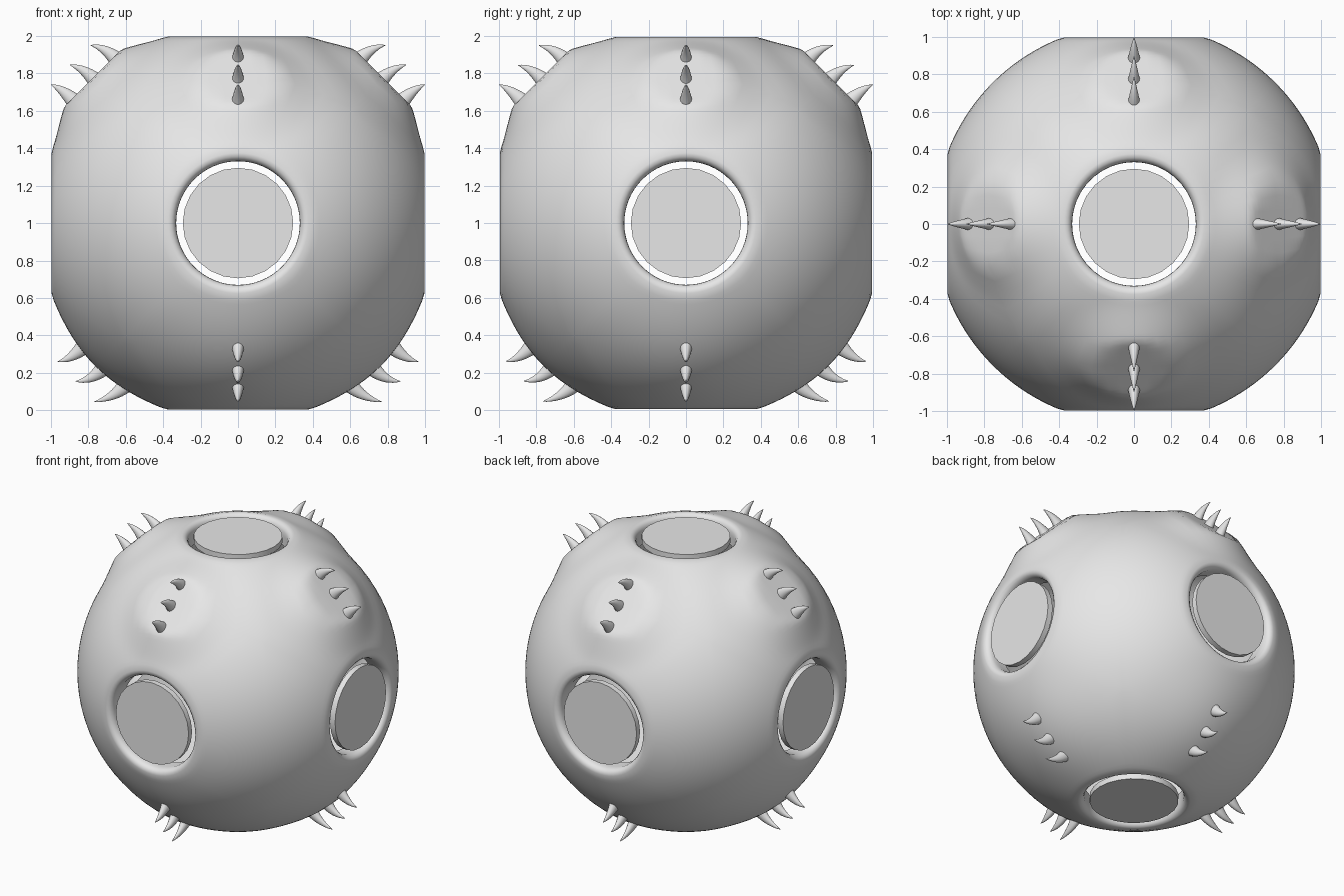
import bpy, bmesh, math
from mathutils import Vector, Matrix

cube = bpy.data.objects.get("Cube")
if cube:
    bpy.data.objects.remove(cube)

CENTRE = Vector((0, 0, 1))
RADIUS = 1.067
AXES = [Vector(a) for a in ((1, 0, 0), (-1, 0, 0), (0, 1, 0), (0, -1, 0), (0, 0, 1), (0, 0, -1))]

grey = bpy.data.materials.new("light grey")
grey.use_nodes = True
grey.diffuse_color = (0.8, 0.8, 0.8, 1)
grey.node_tree.nodes["Principled BSDF"].inputs["Base Color"].default_value = (0.8, 0.8, 0.8, 1)


def finish(bm, name, smooth_angle=40):
    """Turn a bmesh into a shaded object."""
    bmesh.ops.remove_doubles(bm, verts=bm.verts, dist=0.0005)
    mesh = bpy.data.meshes.new(name)
    bm.to_mesh(mesh)
    bm.free()
    mesh.materials.append(grey)
    obj = bpy.data.objects.new(name, mesh)
    bpy.context.collection.objects.link(obj)
    bpy.ops.object.select_all(action='DESELECT')
    obj.select_set(True)
    bpy.context.view_layer.objects.active = obj
    bpy.ops.object.shade_smooth_by_angle(angle=math.radians(smooth_angle))
    return obj


def bridge(bm, rings):
    """Join successive closed rings of vertices with quads."""
    for a, b in zip(rings, rings[1:]):
        n = len(a)
        for i in range(n):
            bm.faces.new((a[i], a[(i + 1) % n], b[(i + 1) % n], b[i]))


def frame(axis):
    """Two directions that make a right-handed frame with the axis."""
    u = Vector((0, 0, 1)) if abs(axis.z) < 0.5 else Vector((1, 0, 0))
    return u, axis.cross(u)


# Raised pads under the spike rows: flat-topped above, slight below
PADS = []
for side in AXES[:4]:
    PADS.append(((side + Vector((0, 0, 1))).normalized(), 0.09, 1.096))
    PADS.append(((side - Vector((0, 0, 1))).normalized(), 0.012, 1.09))


def surface(direction):
    d = direction.normalized()
    r = RADIUS
    for pad, height, cap in PADS:
        t = max(0, 1 - d.angle(pad) / math.radians(24))
        if t > 0:
            r = min(r + height * t * t * (3 - 2 * t), cap / d.dot(pad))
    return d * r


# Body: six spherical patches, each running from a square edge to a round port
LIP = [(0.375, 0.995), (0.355, 0.992), (0.34, 0.98), (0.331, 0.96), (0.33, 0.93), (0.33, 0.86)]
SEGMENTS, STEPS = 64, 18
bm = bmesh.new()
for axis in AXES:
    u, v = frame(axis)
    spokes = []
    for k in range(SEGMENTS):
        t = 2 * math.pi * k / SEGMENTS
        spokes.append((math.cos(t), math.sin(t)))
    rings = []
    for s in range(STEPS):
        f = s / STEPS
        ring = []
        for c, w in spokes:
            outer = math.atan(1 / max(abs(c), abs(w)))
            inner = math.atan(0.39 / 0.99)
            reach = math.tan(outer * (1 - f) + inner * f)
            ring.append(bm.verts.new(surface(axis + (u * c + v * w) * reach) + CENTRE))
        rings.append(ring)
    for radius, height in LIP:
        rings.append([bm.verts.new(axis * height + (u * c + v * w) * radius + CENTRE)
                      for c, w in spokes])
    bridge(bm, rings)
finish(bm, "body", 60)

# Port discs, floating in the openings with a narrow gap around them
for axis, place in zip(AXES, ("left", "right", "back", "front", "top", "bottom")):
    bm = bmesh.new()
    spin = axis.to_track_quat('Z', 'Y').to_matrix().to_4x4()
    bmesh.ops.create_cone(bm, cap_ends=True, segments=24, radius1=0.295, radius2=0.295, depth=0.04,
                          matrix=Matrix.Translation(CENTRE + axis * 0.973) @ spin)
    finish(bm, place + "_port_disc", 30)

# Spikes: (base, tip) as outward distance and height from the body centre
UPPER = [((0.665, 0.89), (0.79, 0.95)), ((0.78, 0.78), (0.90, 0.845)), ((0.895, 0.67), (1.0, 0.74))]
LOWER = [((0.845, -0.68), (0.965, -0.74)), ((0.74, -0.795), (0.87, -0.845)), ((0.62, -0.885), (0.77, -0.955))]


def add_spike(bm, side, base, tip):
    """Curved claw that leaves the body squarely and bends outward."""
    across = Vector((0, 0, 1)).cross(side)

    def place(p):
        return side * p[0] + Vector((0, 0, p[1]))

    p0, p2 = place(base), place(tip)
    normal = (side + Vector((0, 0, math.copysign(1, base[1])))).normalized()
    p1 = p0 + normal * 0.07
    p0 = p0 - normal * 0.02
    rings = []
    for i in range(9):
        t = i / 8
        point = p0 * (1 - t) ** 2 + p1 * 2 * t * (1 - t) + p2 * t * t
        tangent = ((p1 - p0) * (1 - t) + (p2 - p1) * t).normalized()
        other = tangent.cross(across)
        size = 0.0005 + (1 - t) ** 0.9
        ring = []
        for k in range(14):
            a = 2 * math.pi * k / 14
            offset = across * math.cos(a) * 0.033 + other * math.sin(a) * 0.043
            ring.append(bm.verts.new(CENTRE + point + offset * size))
        rings.append(ring)
    bridge(bm, rings)
    bm.faces.new(rings[0])


for side, place in zip(AXES[:4], ("left", "right", "back", "front")):
    for row, spikes in (("upper", UPPER), ("lower", LOWER)):
        bm = bmesh.new()
        for base, tip in spikes:
            add_spike(bm, side, base, tip)
        bmesh.ops.recalc_face_normals(bm, faces=bm.faces)
        finish(bm, f"{place}_{row}_spikes", 60)
